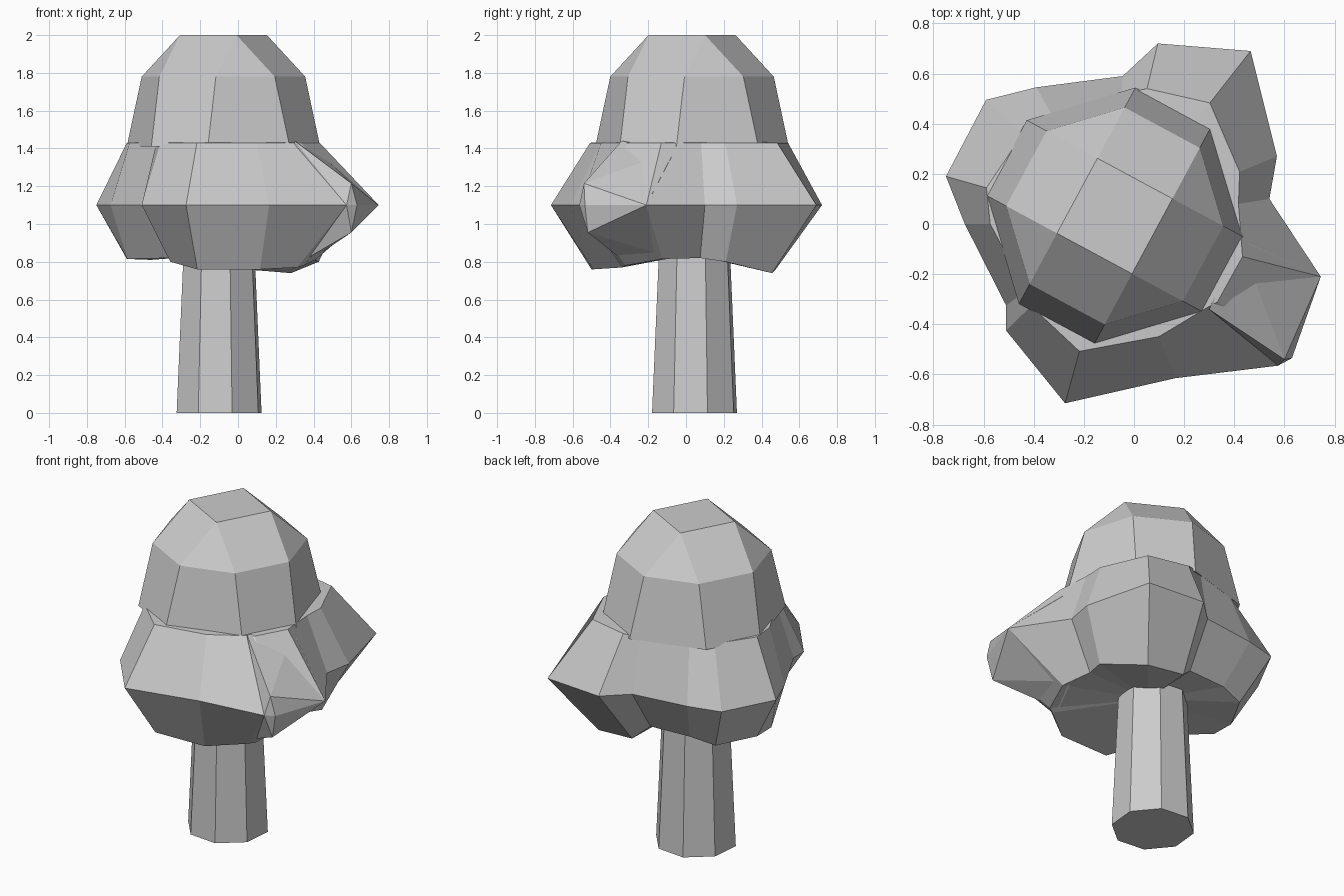
import bpy, bmesh, math

if "Cube" in bpy.data.objects:
    bpy.data.objects.remove(bpy.data.objects["Cube"])

def finish(bm, name):
    bmesh.ops.recalc_face_normals(bm, faces=bm.faces)
    me = bpy.data.meshes.new(name)
    bm.to_mesh(me)
    bm.free()
    ob = bpy.data.objects.new(name, me)
    bpy.context.collection.objects.link(ob)
    return ob

def hull(name, pts):
    bm = bmesh.new()
    for p in pts:
        bm.verts.new(p)
    bmesh.ops.convex_hull(bm, input=bm.verts)
    bmesh.ops.dissolve_limit(bm, angle_limit=0.02, verts=bm.verts, edges=bm.edges)
    return finish(bm, name)

def loft(name, rings, low_tip, high_tip):
    bm = bmesh.new()
    rows = [[bm.verts.new(p) for p in r] for r in rings]
    n = len(rows[0])
    for a, b in zip(rows, rows[1:]):
        for i in range(n):
            j = (i + 1) % n
            bm.faces.new((a[i], a[j], b[j], b[i]))
    for row, tip in ((rows[0], low_tip), (rows[-1], high_tip)):
        t = bm.verts.new(tip)
        for i in range(n):
            bm.faces.new((row[i], row[(i + 1) % n], t))
    return finish(bm, name)

# Tapered eight-sided trunk
def octagon(r, z):
    return [(-0.1 + r * math.cos(math.radians(17 + 45 * k)),
             0.045 + r * math.sin(math.radians(17 + 45 * k)), z) for k in range(8)]
loft("trunk", [octagon(0.235, 0), octagon(0.19, 1.0)], (-0.1, 0.045, 0), (-0.1, 0.045, 1.0))

# Upper crown: square top over widening octagons, turned about 28 degrees
turn = math.radians(-28.3)
def crown_ring(w, z, h=0.17):
    out = []
    for a in (-1, 1):
        for b in (-1, 1):
            for u, v in ((a * h, b * w), (a * w, b * h)):
                out.append((-0.077 + u * math.cos(turn) - v * math.sin(turn),
                            0.032 + u * math.sin(turn) + v * math.cos(turn), z))
    return list(dict.fromkeys(out))
hull("upper_crown", crown_ring(0.17, 2.0) + crown_ring(0.40, 1.78) + crown_ring(0.49, 1.41))

# Lower crown: lumpy outline at z 1.1, drawn in above and below
# columns: x, y, inset above, inset below, height below
outline = [
    (0.095, 0.72, 0.75, 0.66, 0.76), (0.465, 0.69, 0.70, 0.66, 0.74),
    (0.57, 0.27, 0.77, 0.78, 0.80), (0.54, 0.10, 0.80, 0.75, 0.82),
    (0.745, -0.21, 0.62, 0.60, 0.815), (0.63, -0.535, 0.58, 0.60, 0.78),
    (0.575, -0.565, 0.58, 0.60, 0.77), (0.165, -0.615, 0.73, 0.80, 0.76),
    (-0.275, -0.715, 0.71, 0.70, 0.76), (-0.51, -0.425, 0.77, 0.65, 0.80),
    (-0.51, -0.325, 0.82, 0.65, 0.82), (-0.675, 0.0, 0.83, 0.85, 0.815),
    (-0.75, 0.19, 0.76, 0.76, 0.815), (-0.59, 0.495, 0.72, 0.75, 0.81),
    (-0.39, 0.545, 0.80, 0.75, 0.84), (-0.045, 0.59, 0.88, 0.72, 0.84)]
cx = -0.077
low = [(cx + (x - cx) * b, y * b, z) for x, y, a, b, z in outline]
mid = [(x, y, 1.1) for x, y, *_ in outline]
top = [(cx + (x - cx) * a, y * a, 1.43) for x, y, a, *_ in outline]
loft("lower_crown", [low, mid, top], (cx, 0.03, 0.84), (cx, 0.03, 1.45))

# Fuller blunt corner of the front right clump
hull("front_right_clump", [
    (0.745, -0.21, 1.1), (0.63, -0.535, 1.1), (0.575, -0.565, 1.1),
    (0.6, -0.54, 1.215), (0.6, -0.52, 0.955), (0.3, -0.34, 1.44),
    (0.42, -0.06, 1.39), (0.3, -0.3, 0.78), (0.4, -0.07, 0.82)])
